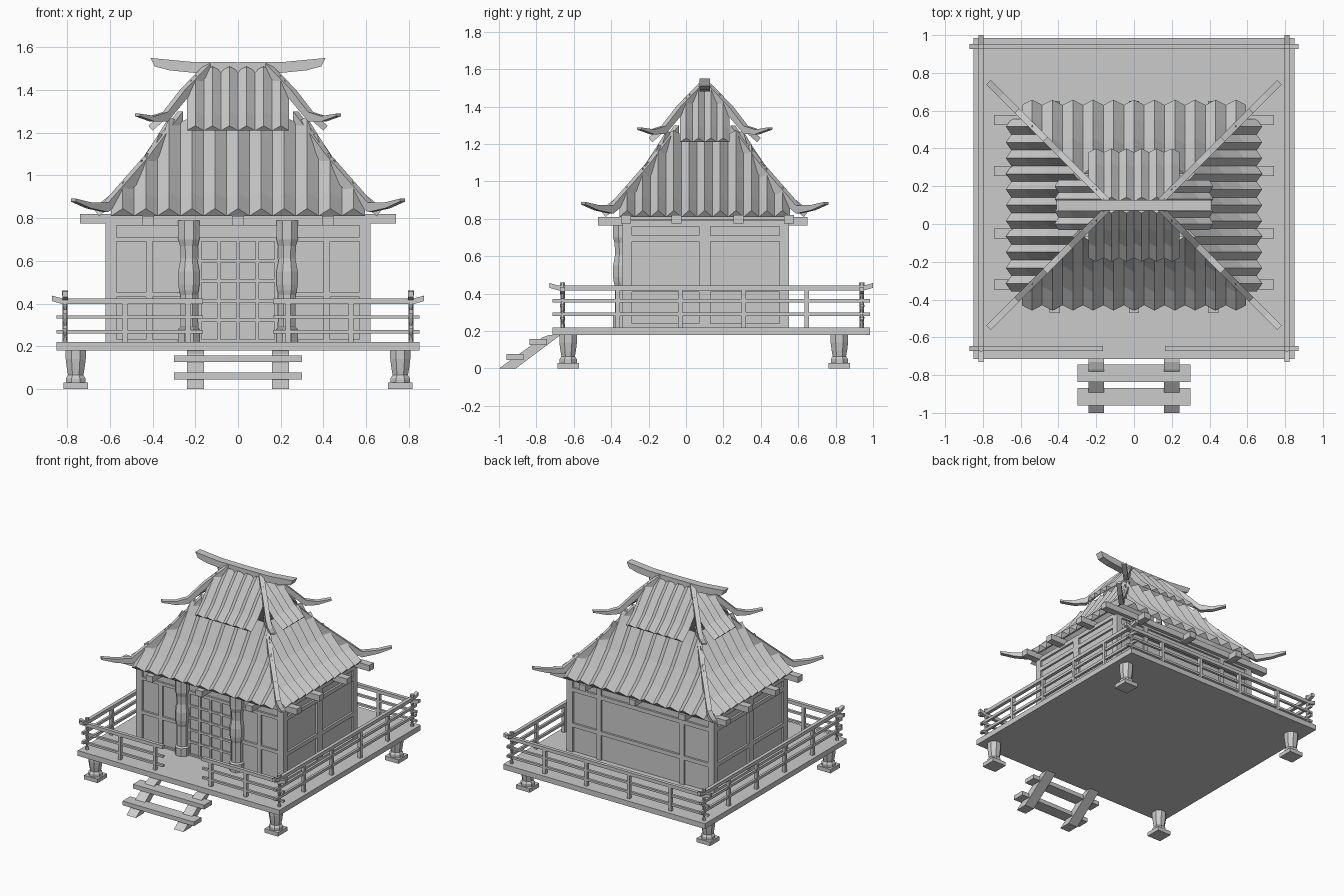
import bpy, bmesh
from math import pi, sin, cos
from mathutils import Vector

if "Cube" in bpy.data.objects:
    bpy.data.objects.remove(bpy.data.objects["Cube"])

CY, HALF = 0.10, 0.12      # house centre in y, half length of the roof ridge


def finish(name, bm):
    bmesh.ops.recalc_face_normals(bm, faces=bm.faces)
    me = bpy.data.meshes.new(name)
    bm.to_mesh(me)
    bm.free()
    ob = bpy.data.objects.new(name, me)
    bpy.context.collection.objects.link(ob)
    return ob


def box(name, x0, x1, y0, y1, z0, z1):
    bm = bmesh.new()
    bmesh.ops.create_cube(bm, size=1)
    for v in bm.verts:
        v.co = Vector(((x0 + x1) / 2 + v.co.x * (x1 - x0),
                       (y0 + y1) / 2 + v.co.y * (y1 - y0),
                       (z0 + z1) / 2 + v.co.z * (z1 - z0)))
    return finish(name, bm)


def plate(name, pts, origin, u, t):
    """Outline in the (u, z) plane, given thickness t across it."""
    u = Vector(u).normalized()
    z = Vector((0, 0, 1))
    n = u.cross(z) * t
    bm = bmesh.new()
    o = Vector(origin) - n / 2
    f = bm.faces.new([bm.verts.new(o + u * a + z * b) for a, b in pts])
    r = bmesh.ops.extrude_face_region(bm, geom=[f])
    for v in r['geom']:
        if isinstance(v, bmesh.types.BMVert):
            v.co += n
    return finish(name, bm)


def turned(name, x, y, prof, n=8):
    """Faceted lathe from (radius, z) points."""
    bm = bmesh.new()
    k = 1 / cos(pi / n)
    rings = [[bm.verts.new((x + r * k * cos(2 * pi * (i + .5) / n),
                            y + r * k * sin(2 * pi * (i + .5) / n), z))
              for i in range(n)] for r, z in prof]
    for a, b in zip(rings, rings[1:]):
        for i in range(n):
            j = (i + 1) % n
            bm.faces.new((a[i], a[j], b[j], b[i]))
    bm.faces.new(rings[0])
    bm.faces.new(rings[-1])
    return finish(name, bm)


def tiled_slope(name, prof, count, width, h, side, sgn):
    """Row of triangular tile strips following prof (d, z), cut at the hips."""
    bm = bmesh.new()
    P = [Vector((d, z)) for d, z in prof]
    for i in range(count):
        u = (i - (count - 1) / 2) * width
        rings = []
        for j, p in enumerate(P):
            t = (P[min(j + 1, len(P) - 1)] - P[max(j - 1, 0)]).normalized()
            q = p + Vector((t.y, -t.x)) * h
            rings.append([bm.verts.new(c) for c in (
                (u - width / 2, p.x, p.y), (u, q.x, q.y), (u + width / 2, p.x, p.y))])
        for a, b in zip(rings, rings[1:]):
            for k in range(3):
                m = (k + 1) % 3
                bm.faces.new((a[k], a[m], b[m], b[k]))
        bm.faces.new(rings[0])
        bm.faces.new(rings[-1])
    off = 0 if side else HALF
    for s in (1, -1):
        bmesh.ops.bisect_plane(bm, geom=bm.verts[:] + bm.edges[:] + bm.faces[:],
                               plane_co=(s * off, 0, 0), plane_no=(s, -1, 0),
                               clear_outer=True)
    bmesh.ops.holes_fill(bm, edges=[e for e in bm.edges if e.is_boundary], sides=0)
    for v in bm.verts:
        u, d, z = v.co
        v.co = (sgn * (HALF + d), CY + u, z) if side else (u, CY + sgn * d, z)
    return finish(name, bm)


# deck, legs and steps
box("deck", -.85, .85, -.715, .985, .18, .22)
for x in (-.76, .76):
    for y in (-.63, .82):
        box("leg_foot", x - .057, x + .057, y - .057, y + .057, 0, .03)
        turned("leg", x, y, [(.046, .03), (.046, .05), (.036, .065), (.042, .10),
                             (.047, .14), (.047, .18)])
for x in (-.2, .2):
    plate("step_stringer", [(-1, 0), (-.91, 0), (-.67, .18), (-.73, .18), (-.77, .165)],
          (x, 0, 0), (0, 1, 0), .08)
for y, z in ((-.915, .045), (-.79, .125)):
    box("step_tread", -.30, .30, y - .046, y + .046, z, z + .032)

# railings: long side rails, back rail, and front rails with an entrance gap
def rail(name, a, b, origin, u, z, up0, up1):
    lo, hi = z - .013, z + .013
    pts = [(a, lo + up0), (a + .05, lo), (b - .05, lo), (b, lo + up1),
           (b, hi + up1), (b - .05, hi), (a + .05, hi), (a, hi + up0)]
    plate(name, pts, origin, u, .026)

def bar(name, *b):
    box(name, *b)

YF, YB = -.66, .94
for s in (-1, 1):
    rail("side_top_rail", -.73, 1.0, (s * .81, 0, 0), (0, 1, 0), .43, .014, .014)
    for z in (.362, .29):
        box("side_rail", s * .81 - .009, s * .81 + .009, -.715, .985, z - .01, z + .01)
    for y in (-.365, -.03, .31, .645):
        box("side_rail_post", s * .81 - .012, s * .81 + .012, y - .012, y + .012, .22, .42)
    a, b = (-.87, -.165) if s < 0 else (.165, .87)
    rail("front_top_rail", a, b, (0, YF, 0), (1, 0, 0), .41,
         .014 if s < 0 else 0, .014 if s > 0 else 0)
    for z in (.337, .267):
        c, d = (-.85, -.165) if s < 0 else (.165, .85)
        box("front_rail", c, d, YF - .009, YF + .009, z - .008, z + .008)
    for x in (.53, .235):
        box("front_rail_post", s * x - .012, s * x + .012, YF - .012, YF + .012, .22, .40)
    for x in (.53, .18):
        box("back_rail_post", s * x - .012, s * x + .012, YB - .012, YB + .012, .22, .40)
    for y in (YF, YB):
        turned("corner_baluster", s * .81, y, [
            (.012, .22), (.007, .25), (.014, .27), (.008, .30), (.014, .335),
            (.008, .37), (.013, .40), (.006, .435), (.014, .437), (.014, .46)])
rail("back_top_rail", -.87, .87, (0, YB, 0), (1, 0, 0), .41, .014, .014)
for z in (.337, .267):
    box("back_rail", -.85, .85, YB - .009, YB + .009, z - .008, z + .008)

# walls with timber framing
W, F, B = .62, -.34, .55
box("walls", -W + .015, W - .015, F + .015, B - .015, .22, .80)
for x in (-W, W - .05):
    for y in (F, B - .05):
        box("corner_post", x, x + .05, y, y + .05, .22, .79)
for s in (-1, 1):
    x0, x1 = sorted((s * W, s * (W - .03)))
    box("side_middle_post", x0, x1, CY - .03, CY + .03, .22, .79)
    for z, h in ((.22, .02), (.41, .03), (.68, .03), (.76, .03)):
        box("side_wall_bar", x0, x1, F, B, z, z + h)
    box("front_wall_post", s * .415 - .015, s * .415 + .015, F, F + .03, .22, .69)
    box("back_wall_post", s * .35 - .018, s * .35 + .018, B - .03, B, .22, .79)
    a, b = sorted((s * .2, s * W))
    box("front_wall_bar", a, b, F, F + .03, .43, .455)
    turned("porch_column", s * .23, F, [
        (.05, .22), (.05, .28), (.04, .29), (.04, .44), (.046, .46), (.05, .49), (.05, .55),
        (.039, .61), (.042, .67), (.05, .70), (.05, .79)])
for z, h in ((.41, .03), (.68, .03), (.76, .03)):
    box("back_wall_bar", -W, W, B - .03, B, z, z + h)
for z, h in ((.22, .012), (.69, .022), (.765, .025)):
    box("front_lintel", -W, W, F, F + .03, z, z + h)

# latticed door
for i in range(5):
    x = -.18 + i * .09
    box("door_upright", x - .008, x + .008, F + .005, F + .03, .23, .69)
for i in range(1, 5):
    z = .23 + i * .092
    box("door_crossbar", -.2, .2, F + .005, F + .03, z - .008, z + .008)

# roof beams
for y in (-.32, -.05, .28, .55):
    box("long_roof_beam", -.74, .74, y - .027, y + .027, .775, .82)
for x in (-.42, 0, .42):
    box("cross_roof_beam", x - .027, x + .027, -.47, .65, .765, .81)

# two tiers of ribbed tile slopes
LOWER = [(.53, .81), (.43, .89), (.32, 1.01), (.22, 1.16), (.165, 1.25)]
UPPER = [(.28, 1.21), (.20, 1.28), (.12, 1.38), (.02, 1.49)]
for sgn in (-1, 1):
    tiled_slope("lower_long_slope", LOWER, 11, .108, .045, False, sgn)
    tiled_slope("lower_end_slope", LOWER, 11, .083, .045, True, sgn)
    tiled_slope("upper_long_slope", UPPER, 6, .08, .03, False, sgn)
    tiled_slope("upper_end_slope", UPPER, 4, .066, .03, True, sgn)

# upswept hip rafters: (distance out, height, half depth)
HIP_LOW = [(.65, .884, .007), (.58, .86, .014), (.50, .85, .022), (.43, .92, .032),
           (.31, 1.055, .034), (.15, 1.275, .025)]
HIP_UP = [(.35, 1.283, .006), (.28, 1.265, .013), (.22, 1.275, .022), (.14, 1.375, .026),
          (.02, 1.505, .02)]
R2 = 2 ** .5
for name, hip in (("lower_hip_rafter", HIP_LOW), ("upper_hip_rafter", HIP_UP)):
    outline = [(d * R2, z + h) for d, z, h in hip] + \
              [(d * R2, z - h) for d, z, h in reversed(hip)]
    for sx in (-1, 1):
        for sy in (-1, 1):
            plate(name, outline, (sx * HALF, CY, 0), (sx, sy, 0), .034)

# ridge beam with raised ends
half = [(0, 1.53), (.22, 1.532), (.41, 1.55), (.39, 1.51), (.32, 1.492), (.2, 1.48)]
plate("ridge_beam", half + [(-x, z) for x, z in reversed(half[1:])], (0, CY, 0), (1, 0, 0), .056)
